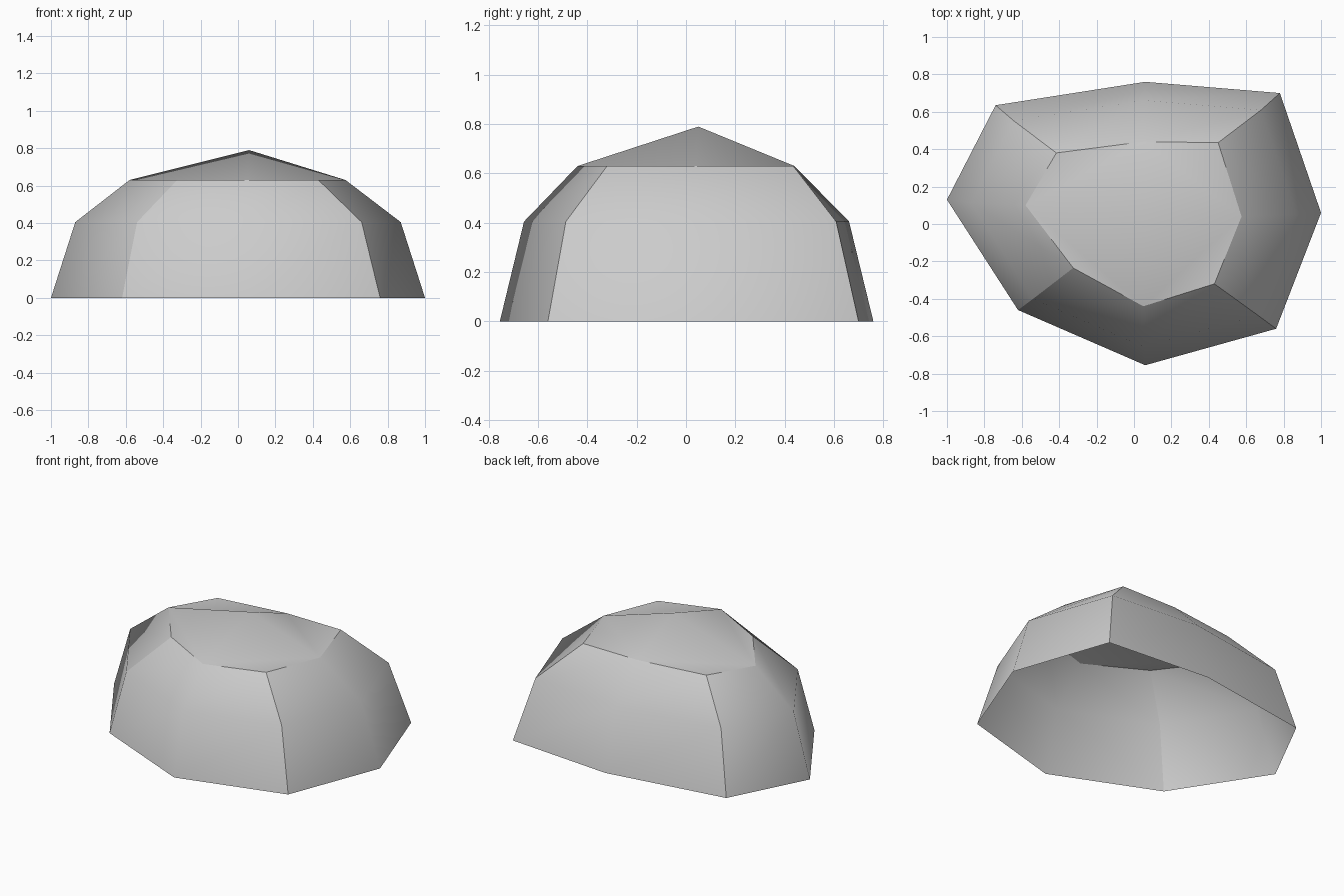
import bpy
import bmesh

cube = bpy.data.objects.get("Cube")
if cube:
    bpy.data.objects.remove(cube, do_unlink=True)

# Stone colour
stone = bpy.data.materials.new("stone_grey")
stone.use_nodes = True
grey = (0.6, 0.6, 0.6, 1)
stone.diffuse_color = grey
shader = next(n for n in stone.node_tree.nodes if n.type == "BSDF_PRINCIPLED")
shader.inputs["Base Color"].default_value = grey

# Outlines run anticlockwise from the front; odd points are the corners
base = [(0.06, -0.755), (0.76, -0.56), (1, 0.06), (0.78, 0.70),
        (0.06, 0.76), (-0.74, 0.635), (-1, 0.13), (-0.62, -0.46)]
crown = [(0.05, -0.44), (0.43, -0.32), (0.575, 0.04), (0.45, 0.435),
         (0.05, 0.44), (-0.415, 0.38), (-0.58, 0.10), (-0.325, -0.235)]
shoulder = [(x * 0.87, y * 0.87) for x, y in base]
COUNT = len(base)

bm = bmesh.new()
rings = [[bm.verts.new((x, y, z)) for x, y in outline]
         for outline, z in ((base, 0), (shoulder, 0.405), (crown, 0.63))]

# Sloping walls, open underneath
for low, high in zip(rings, rings[1:]):
    for i in range(COUNT):
        j = (i + 1) % COUNT
        bm.faces.new((low[i], low[j], high[j], high[i]))

# Shallow peaked cap: a flat triangle at each corner, a pyramid in the middle
peak = bm.verts.new((0.06, 0.05, 0.79))
top = rings[-1]
for i in range(0, COUNT, 2):
    j = (i + 2) % COUNT
    bm.faces.new((top[i], top[i + 1], top[j]))
    bm.faces.new((top[i], top[j], peak))

# Smooth sides, split at the four corner ridges and around the cap
for face in bm.faces:
    face.smooth = True
for low, high in zip(rings, rings[1:]):
    for i in range(1, COUNT, 2):
        bm.edges.get((low[i], high[i])).smooth = False
for i in range(COUNT):
    bm.edges.get((top[i], top[(i + 1) % COUNT])).smooth = False

mesh = bpy.data.meshes.new("boulder")
bm.to_mesh(mesh)
bm.free()
mesh.materials.append(stone)
boulder = bpy.data.objects.new("boulder", mesh)
bpy.context.collection.objects.link(boulder)
